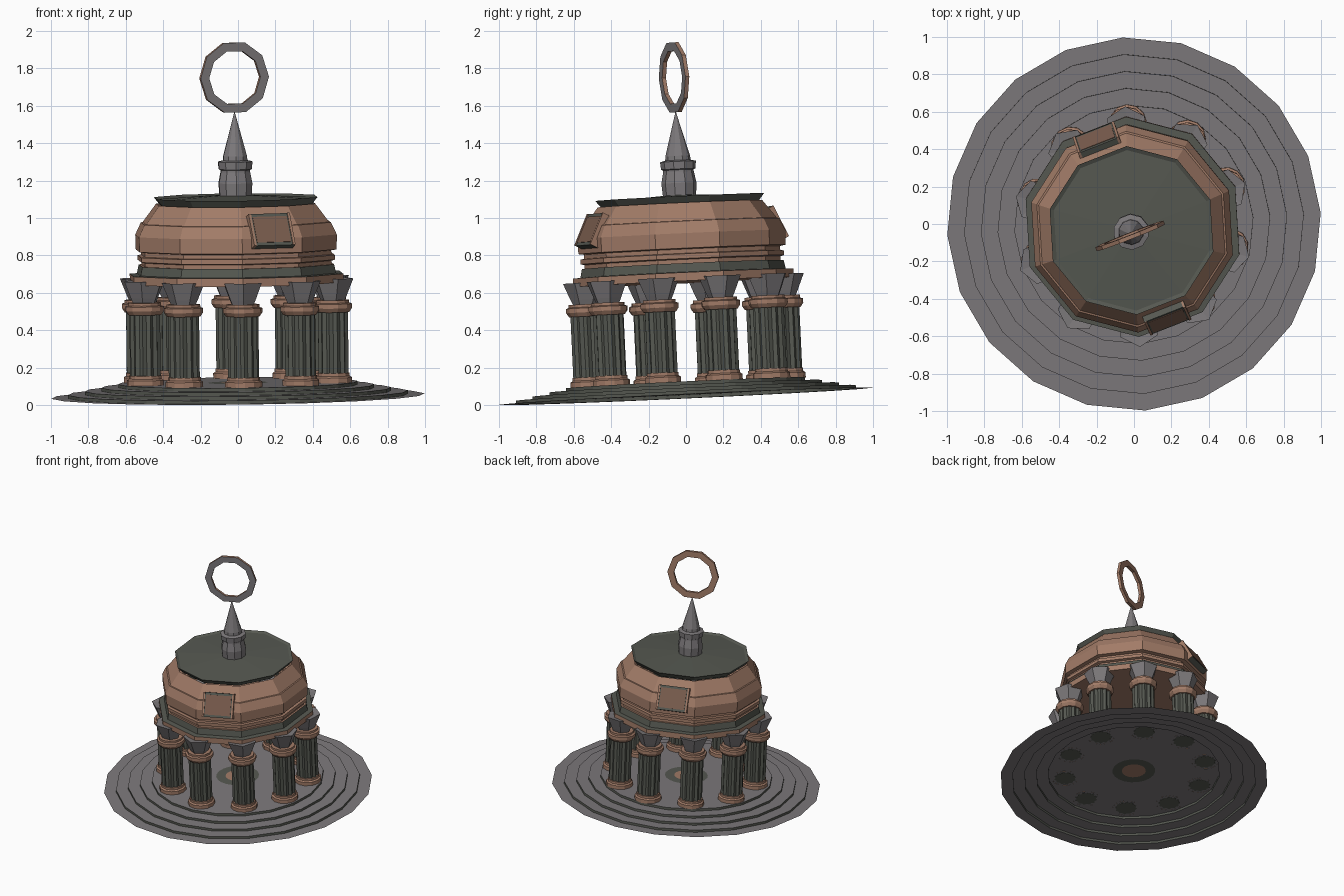
import bpy, bmesh, math
from mathutils import Matrix

if "Cube" in bpy.data.objects:
    bpy.data.objects.remove(bpy.data.objects["Cube"])


def mat(name, c):
    m = bpy.data.materials.new(name)
    m.diffuse_color = (*c, 1)
    m.use_nodes = True
    m.node_tree.nodes["Principled BSDF"].inputs["Base Color"].default_value = m.diffuse_color
    return m


MATS = [mat("copper stone", (0.36, 0.20, 0.137)), mat("grey stone", (0.205, 0.193, 0.20)),
        mat("dark green slate", (0.092, 0.098, 0.082)), mat("brown panel", (0.20, 0.112, 0.078))]
COPPER, GREY, GREEN, BROWN = range(4)

# the whole building stands slightly tilted and turned
R, T = Matrix.Rotation, Matrix.Translation
TILT = (R(math.radians(2.65), 4, 'X') @ R(math.radians(-0.7), 4, 'Y')
        @ R(math.radians(21.4), 4, 'Z'))
BASE = T((0, 0, 0.048)) @ TILT
BODY = T((0, 0.015, 0.048)) @ TILT


def add(name, mesh, matrix):
    ob = bpy.data.objects.new(name, mesh)
    ob.matrix_world = matrix
    bpy.context.collection.objects.link(ob)
    return ob


def lathe(name, prof, n, mats, wobble=1.0):
    """Faceted turned shape; mats = one index or one per segment; wobble scales odd points."""
    bm = bmesh.new()
    rings = []
    for r, z in prof:
        if r == 0:
            rings.append([bm.verts.new((0, 0, z))] * n)
        else:
            rings.append([bm.verts.new((r * (wobble if j % 2 else 1) * math.cos(math.tau * j / n),
                                        r * (wobble if j % 2 else 1) * math.sin(math.tau * j / n), z))
                          for j in range(n)])
    for i in range(len(prof) - 1):
        a, b = rings[i], rings[i + 1]
        for j in range(n):
            k = (j + 1) % n
            vs = list(dict.fromkeys([a[j], a[k], b[k], b[j]]))
            f = bm.faces.new(vs)
            f.material_index = mats if isinstance(mats, int) else mats[i]
    me = bpy.data.meshes.new(name)
    bm.to_mesh(me)
    bm.free()
    for m in MATS:
        me.materials.append(m)
    return me


def box(name, size, m, matrix):
    bm = bmesh.new()
    bmesh.ops.create_cube(bm, size=1, matrix=Matrix.Diagonal((*size, 1)))
    me = bpy.data.meshes.new(name)
    bm.to_mesh(me)
    bm.free()
    me.materials.append(MATS[m])
    return add(name, me, matrix)


# stepped round platform with an inlaid centre disc
prof, ms = [(1.0, 0.0)], []
for i in range(4):
    r = 0.91 - 0.09 * i
    prof += [(r, 0.018 * i), (r, 0.018 * (i + 1))]
    ms += [GREY, GREEN]
prof += [(0.16, 0.072), (0.09, 0.072), (0, 0.072)]
ms += [GREY, GREEN, COPPER]
add("stepped_platform", lathe("stepped_platform", prof, 20, ms), BASE)

# ten fluted columns
foot = lathe("column_foot", [(0.10, 0.072), (0.10, 0.10), (0.088, 0.108), (0.088, 0.125), (0.07, 0.125)], 12, COPPER)
shaft = lathe("column_shaft", [(0, 0.071), (0.083, 0.071), (0.083, 0.46)], 24, GREEN, 0.86)
collar = lathe("column_collar", [(0.07, 0.45), (0.09, 0.45), (0.105, 0.472), (0.105, 0.495),
                                 (0.09, 0.50), (0.09, 0.515), (0, 0.515)], 12, COPPER)
capital = lathe("column_capital", [(0.062, 0.505), (0.078, 0.54), (0.115, 0.63), (0, 0.615)], 6, GREY)
for i in range(10):
    m = BODY @ R(math.tau * i / 10, 4, 'Z') @ T((0.53, 0, 0))
    for part in (foot, shaft, collar, capital):
        add(f"{part.name}_{i + 1}", part, m)

# ten-sided cornice and domed drum
drum = [(0, 0.61), (0.59, 0.61), (0.59, 0.655), (0.55, 0.658), (0.54, 0.705), (0.525, 0.705),
        (0.525, 0.725), (0.545, 0.73), (0.545, 0.755), (0.525, 0.758), (0.525, 0.78),
        (0.555, 0.785), (0.557, 0.865), (0.525, 0.93), (0.515, 0.932), (0.44, 1.03)]
add("domed_drum", lathe("domed_drum", drum, 10, [COPPER, COPPER, GREEN, GREEN] + [COPPER] * 11), BODY)

# flared slate roof
add("slate_roof", lathe("slate_roof", [(0.40, 1.015), (0.42, 1.025), (0.452, 1.065),
                                       (0.43, 1.055), (0, 1.08)], 10, GREEN), BODY)

# sloping windows on the front and back
for i, side in enumerate(("front", "back")):
    m = (BODY @ R(math.pi * i, 4, 'Z') @ T((0, -0.494, 0.897)) @ R(math.radians(-26), 4, 'X'))
    box(f"{side}_window_frame", (0.235, 0.07, 0.185), GREEN, m)
    box(f"{side}_window_panel", (0.195, 0.076, 0.15), BROWN, m)
    for s in (-1, 1):
        box(f"{side}_window_jamb", (0.014, 0.08, 0.185), COPPER, m @ T((s * 0.111, 0, 0)))

# finial: barrel, collar and spike
add("finial", lathe("finial", [(0.088, 1.06), (0.094, 1.14), (0.082, 1.20), (0.082, 1.21), (0.092, 1.215),
                               (0.096, 1.255), (0.068, 1.262), (0.066, 1.285), (0, 1.525)], 10, GREY), BODY)

# upright ring: grey front, copper elsewhere
ring = [(0.147, -0.011), (0.196, -0.011), (0.196, 0.011), (0.147, 0.011), (0.147, -0.011)]
add("top_ring", lathe("top_ring", ring, 10, [COPPER, COPPER, GREY, COPPER]),
    BODY @ T((0, 0, 1.705)) @ R(math.pi / 2, 4, 'X'))
